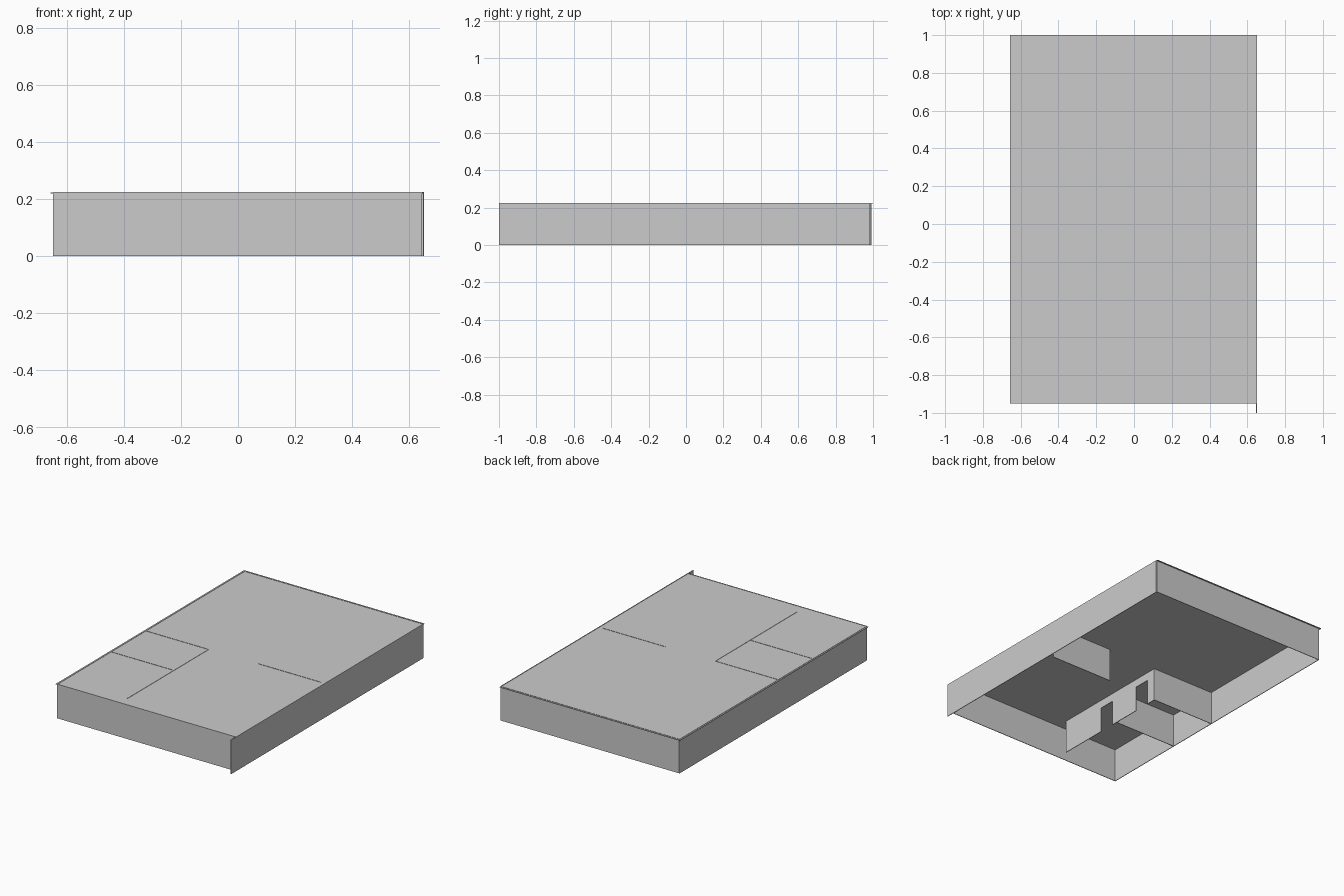
import bpy, bmesh

if "Cube" in bpy.data.objects:
    bpy.data.objects.remove(bpy.data.objects["Cube"])

T = 0.004        # wall thickness
H = 0.224        # wall height
DOOR_H = 0.166


def extrude_profile(name, points, direction):
    """Flat outline pushed along a direction into a thin solid."""
    bm = bmesh.new()
    face = bm.faces.new([bm.verts.new(p) for p in points])
    grown = bmesh.ops.extrude_face_region(bm, geom=[face])
    verts = [g for g in grown["geom"] if isinstance(g, bmesh.types.BMVert)]
    bmesh.ops.translate(bm, verts=verts, vec=direction)
    bmesh.ops.recalc_face_normals(bm, faces=bm.faces)
    mesh = bpy.data.meshes.new(name)
    bm.to_mesh(mesh)
    bm.free()
    obj = bpy.data.objects.new(name, mesh)
    bpy.context.collection.objects.link(obj)
    return obj


def wall(name, axis, pos, start, end, doors=()):
    """Wall running along an axis, with door notches open at the floor."""
    outline = [(start, 0)]
    for a, b in doors:
        outline += [(a, 0), (a, DOOR_H), (b, DOOR_H), (b, 0)]
    outline += [(end, 0), (end, H), (start, H)]
    if axis == "x":
        pts = [(s, pos - T / 2, z) for s, z in outline]
        return extrude_profile(name, pts, (0, T, 0))
    pts = [(pos - T / 2, s, z) for s, z in outline]
    return extrude_profile(name, pts, (T, 0, 0))


# Outer walls; the right one runs on past the front
wall("front_wall", "x", -0.948, -0.645, 0.643)
wall("back_wall", "x", 0.989, -0.645, 0.648)
wall("left_wall", "y", -0.645, -0.95, 0.989)
wall("right_wall", "y", 0.649, -1.0, 0.985)

# Inner partitions
wall("room_wall_back", "x", -0.033, -0.645, -0.19)
wall("room_wall_middle", "x", -0.392, -0.645, -0.19)
wall("corridor_wall", "y", -0.19, -0.872, -0.033,
     doors=[(-0.536, -0.43), (-0.206, -0.096)])
wall("side_partition", "x", -0.028, 0.168, 0.62)

# Flat roof, overhanging the left and back walls
extrude_profile("roof", [(-0.656, -0.95, 0.219), (0.651, -0.95, 0.219),
                         (0.651, 1.0, 0.219), (-0.656, 1.0, 0.219)], (0, 0, 0.003))
